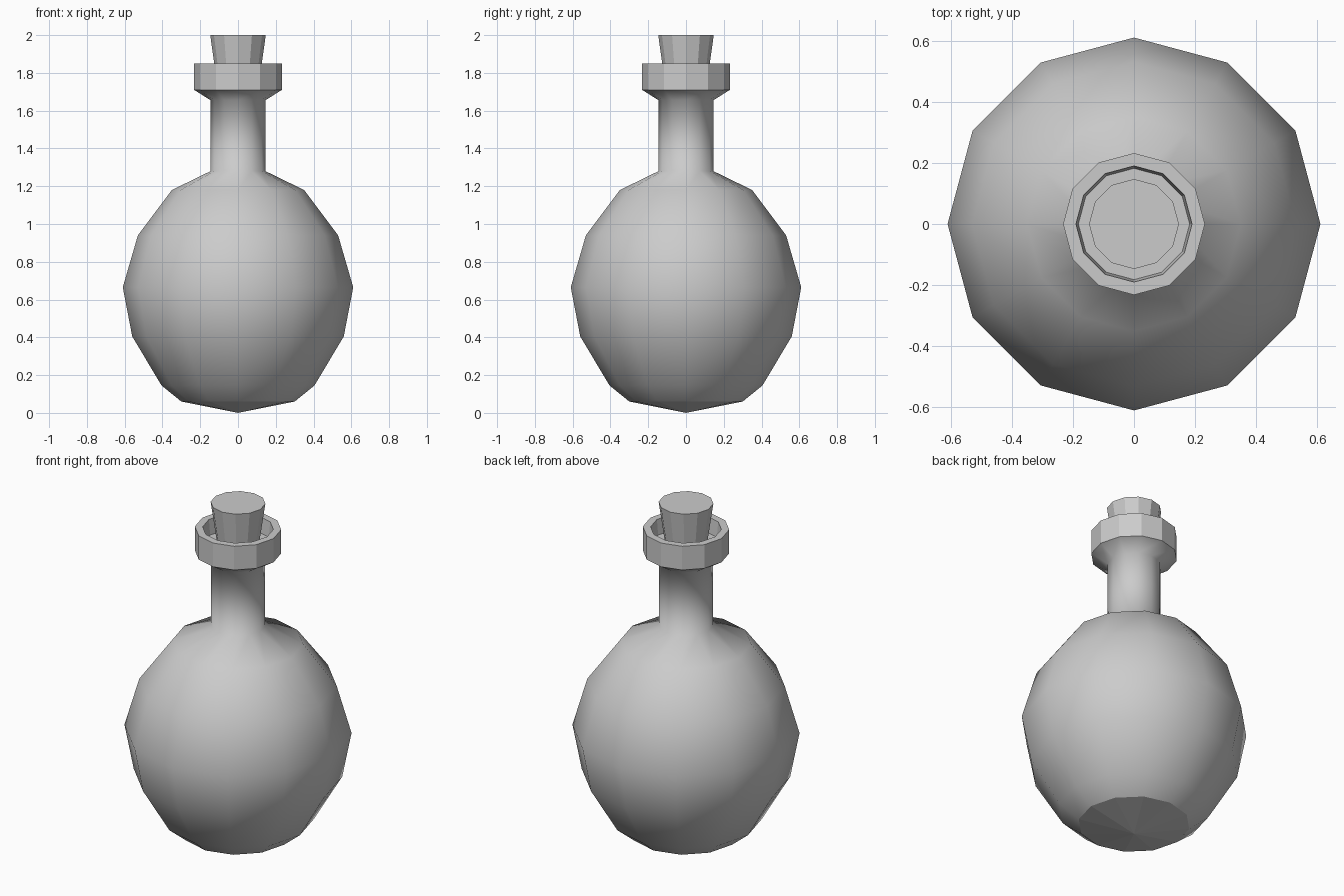
import bpy, bmesh, math

if "Cube" in bpy.data.objects:
    bpy.data.objects.remove(bpy.data.objects["Cube"])

SIDES = 12


def lathe(name, profile, smooth_range=None):
    """Revolve (radius, z) points around the z axis; radius 0 makes a pole."""
    bm = bmesh.new()
    rings = []
    for r, z in profile:
        if r == 0:
            rings.append([bm.verts.new((0, 0, z))] * SIDES)
        else:
            rings.append([bm.verts.new((r * math.cos(2 * math.pi * i / SIDES),
                                        r * math.sin(2 * math.pi * i / SIDES), z))
                          for i in range(SIDES)])
    for k, (a, b) in enumerate(zip(rings, rings[1:])):
        for i in range(SIDES):
            j = (i + 1) % SIDES
            corners = list(dict.fromkeys((a[i], a[j], b[j], b[i])))
            face = bm.faces.new(corners)
            face.smooth = smooth_range is not None and smooth_range[0] <= k < smooth_range[1]
    mesh = bpy.data.meshes.new(name)
    bm.to_mesh(mesh)
    bm.free()
    obj = bpy.data.objects.new(name, mesh)
    bpy.context.collection.objects.link(obj)
    return obj


# Round flask: shallow base, bulb, neck, flared lip and recessed mouth
bottle = lathe("bottle", [
    (0, 0.005), (0.30, 0.06), (0.405, 0.145), (0.56, 0.405), (0.61, 0.665),
    (0.53, 0.94), (0.35, 1.18), (0.145, 1.28), (0.145, 1.655),
    (0.232, 1.71), (0.232, 1.85), (0.19, 1.85), (0.182, 1.76), (0.11, 1.76),
], smooth_range=(1, 9))
for v in bottle.data.vertices:
    if v.co.z < 0.01:
        v.co.z = 0  # base point rests on the ground

# Tapered cork stopper
lathe("cork", [(0, 1.74), (0.11, 1.74), (0.147, 2.0), (0, 2.0)])
